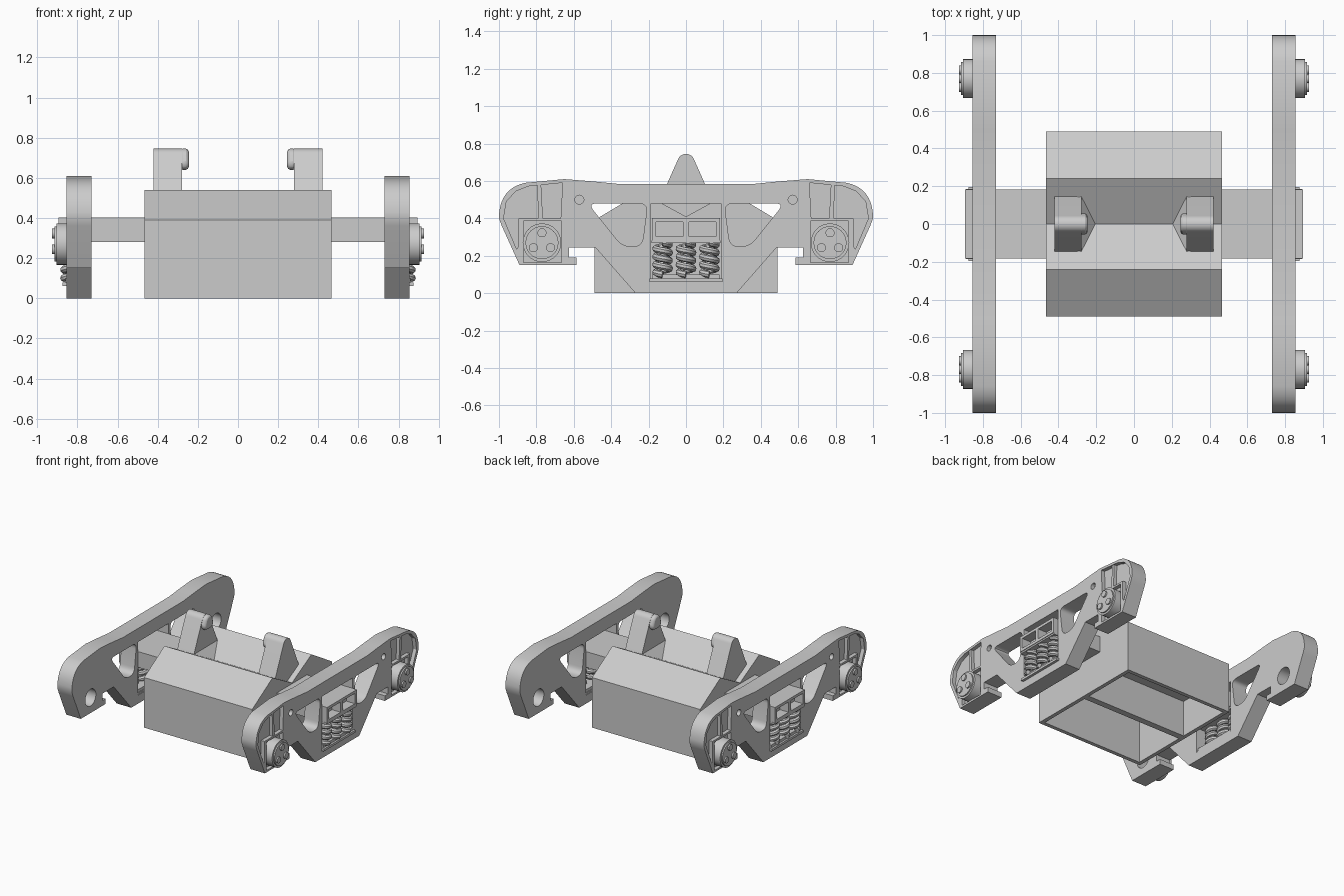
import bpy, bmesh, math
from mathutils import Vector

if "Cube" in bpy.data.objects:
    bpy.data.objects.remove(bpy.data.objects["Cube"])

steel = bpy.data.materials.new("cast_steel_grey")
steel.use_nodes = True
GREY = (0.6, 0.6, 0.6, 1)
steel.diffuse_color = GREY
steel.node_tree.nodes["Principled BSDF"].inputs["Base Color"].default_value = GREY


def activate(ob):
    bpy.ops.object.select_all(action="DESELECT")
    ob.select_set(True)
    bpy.context.view_layer.objects.active = ob


def add_object(name, data):
    ob = bpy.data.objects.new(name, data)
    bpy.context.collection.objects.link(ob)
    data.materials.append(steel)
    return ob


def prism(name, pts, lo, hi, axis="x"):
    """Extrude a (y, z) profile along x, or an (x, z) profile along y."""
    place = (lambda p, d: (d, *p)) if axis == "x" else (lambda p, d: (p[0], d, p[1]))
    bm = bmesh.new()
    face = bm.faces.new([bm.verts.new(place(p, lo)) for p in pts])
    top = bmesh.ops.extrude_face_region(bm, geom=[face])["geom"]
    shift = Vector(place((0, 0), hi - lo))
    bmesh.ops.translate(bm, vec=shift, verts=[g for g in top if isinstance(g, bmesh.types.BMVert)])
    bmesh.ops.recalc_face_normals(bm, faces=bm.faces)
    mesh = bpy.data.meshes.new(name)
    bm.to_mesh(mesh)
    bm.free()
    return add_object(name, mesh)


def pierced_plate(name, loops, lo, hi):
    """Plate across x from filled outlines: the first loop is the edge, the rest are holes."""
    curve = bpy.data.curves.new(name, "CURVE")
    curve.dimensions, curve.fill_mode, curve.extrude = "2D", "BOTH", (hi - lo) / 2
    for loop in loops:
        spline = curve.splines.new("POLY")
        spline.points.add(len(loop) - 1)
        for point, (y, z) in zip(spline.points, loop):
            point.co = (y, z, 0, 1)
        spline.use_cyclic_u = True
    ob = add_object(name, curve)
    ob.rotation_euler = (math.pi / 2, 0, math.pi / 2)
    ob.location.x = (lo + hi) / 2
    activate(ob)
    bpy.ops.object.convert(target="MESH")
    bpy.ops.object.transform_apply()
    return bpy.context.object


def rect(y0, y1, z0, z1):
    return [(y0, z0), (y1, z0), (y1, z1), (y0, z1)]


def disc(y, z, r, n=32):
    return [(y + r * math.cos(math.tau * i / n), z + r * math.sin(math.tau * i / n)) for i in range(n)]


def flip(pts, s):
    return [(s * y, z) for y, z in pts]


def bend(a, b, c, steps):
    """Points on a quadratic curve from a to c, pulled towards b."""
    a, b, c = Vector(a), Vector(b), Vector(c)
    ts = [k / steps for k in range(steps + 1)]
    return [tuple(a * (1 - t) ** 2 + b * 2 * t * (1 - t) + c * t * t) for t in ts]


def rounded(pts, r):
    """Round every corner with a short curve."""
    out = []
    for i, p in enumerate(pts):
        p, a, b = Vector(p), Vector(pts[i - 1]), Vector(pts[(i + 1) % len(pts)])
        out += bend(p + (a - p).normalized() * r, p, p + (b - p).normalized() * r, 6)
    return out


def cut(ob, cutter):
    mod = ob.modifiers.new("cut", "BOOLEAN")
    mod.operation, mod.solver, mod.object = "DIFFERENCE", "EXACT", cutter
    activate(ob)
    bpy.ops.object.modifier_apply(modifier=mod.name)
    bpy.data.objects.remove(cutter)


def finish(ob, mirrored=True):
    if mirrored:
        ob.modifiers.new("both_sides", "MIRROR")
    activate(ob)
    bpy.ops.object.shade_smooth_by_angle(angle=math.radians(30))


# Side frame: a plain back layer and a thin front layer that holds the recesses
INNER, FLOOR, OUTER = 0.73, 0.825, 0.855
half = [(0.37, 0.585), (0.5, 0.598), (0.65, 0.61)]
half += bend((0.86, 0.59), (1.0, 0.56), (1.0, 0.40), 10)
half += [(0.985, 0.36), (0.89, 0.15), (0.585, 0.15), (0.585, 0.19), (0.625, 0.19),
         (0.625, 0.245), (0.485, 0.245), (0.27, 0)]
edge = half + flip(half, -1)[::-1]
window = rounded([(0.525, 0.48), (0.205, 0.48), (0.235, 0.25), (0.34, 0.25)], 0.048)
pocket = [(0.67, 0.40), (0.66, 0.59), (0.84, 0.572), (0.91, 0.545), (0.96, 0.49),
          (0.975, 0.40), (0.905, 0.235), (0.895, 0.25), (0.895, 0.40)]
shared = [edge, rect(-0.187, 0.187, 0.065, 0.48), window, flip(window, -1)]
back_holes, front_holes = [], []
for s in (-1, 1):
    back_holes.append(disc(s * 0.77, 0.27, 0.065))
    front_holes += [flip(pocket, s), flip(rect(0.665, 0.87, 0.165, 0.385), s),
                    disc(s * 0.57, 0.50, 0.024, 20)]
finish(pierced_plate("side_frame", shared + back_holes, INNER, FLOOR))
finish(pierced_plate("side_frame_rim", shared + front_holes, FLOOR, OUTER))

# Ribs and bearing caps at both frame ends
for s, end in ((-1, "front"), (1, "back")):
    rib = [(0.765, 0.395), (0.79, 0.395), (0.795, 0.58), (0.775, 0.585)]
    finish(prism(end + "_rib", flip(rib, s), 0.82, OUTER - 0.004))
    finish(prism(end + "_bearing_cap", disc(s * 0.77, 0.27, 0.103), 0.82, 0.905))
    finish(prism(end + "_cap_face", disc(s * 0.77, 0.27, 0.088), 0.9, 0.915))
    for i in range(3):
        a = math.radians(90 + 120 * i)
        bolt = disc(s * 0.77 + 0.053 * math.cos(a), 0.27 + 0.053 * math.sin(a), 0.024, 20)
        finish(prism(end + "_cap_bolt", bolt, 0.91, 0.926))

# Springs and their seats
finish(prism("spring_seat", rect(-0.195, 0.195, 0.06, 0.078), INNER + 0.005, 0.875))
finish(prism("spring_base", rect(-0.18, 0.18, 0.075, 0.1), INNER + 0.01, 0.86))
finish(prism("spring_cap", rect(-0.185, 0.185, 0.268, 0.282), INNER + 0.005, 0.89))
for y in (-0.125, 0, 0.125):
    curve = bpy.data.curves.new("spring", "CURVE")
    curve.dimensions, curve.bevel_depth, curve.bevel_resolution = "3D", 0.019, 2
    curve.use_fill_caps = True
    spline = curve.splines.new("POLY")
    steps, turns = 72, 4
    spline.points.add(steps)
    for i, p in enumerate(spline.points):
        a = math.tau * turns * i / steps
        p.co = (0.83 + 0.037 * math.cos(a), y - 0.037 * math.sin(a), 0.1 + 0.17 * i / steps, 1)
    activate(add_object("spring", curve))
    bpy.ops.object.convert(target="MESH")
    finish(bpy.context.object)

# Cross beam with recessed ends
beam = prism("cross_beam", rect(-0.183, 0.183, 0.28, 0.403), -0.895, 0.895)
for y in (-0.16, 0.015):
    for lo, hi in ((-1, -0.82), (0.82, 1)):
        cut(beam, prism("end_recess", rect(y, y + 0.145, 0.302, 0.382), lo, hi))
finish(beam, False)

# Hollow centre box with a valley along its top and two open chambers below
box = prism("centre_box", [(-0.49, 0), (0.49, 0), (0.49, 0.39), (0.24, 0.54),
                           (0, 0.41), (-0.24, 0.54), (-0.49, 0.39)], -0.465, 0.465)
chamber = [(0.025, -0.1), (0.46, -0.1), (0.46, 0.37), (0.24, 0.505), (0.025, 0.39)]
for s in (-1, 1):
    cut(box, prism("chamber", flip(chamber, s), -0.435, 0.435))
finish(box, False)

# Bearing horns standing in the valley
tip = [(0.046 * math.cos(a), 0.699 + 0.046 * math.sin(a))
       for a in (math.radians(20 + 14 * i) for i in range(11))]
finish(prism("horn", [(-0.148, 0.48), (0, 0.40), (0.148, 0.48)] + tip, 0.278, 0.422))
finish(prism("horn_foot", [(0.3, 0.40), (0.3, 0.49), (0.278, 0.488), (0.2, 0.405)],
             -0.148, 0.148, "y"))
nub_profile = [(-0.058, 0.67), (-0.04, 0.64), (0.04, 0.64), (0.058, 0.67)] + tip
nub = prism("horn_nub", nub_profile, 0.245, 0.29)
bevel = nub.modifiers.new("soft_edge", "BEVEL")
bevel.width, bevel.segments = 0.015, 2
finish(nub)
